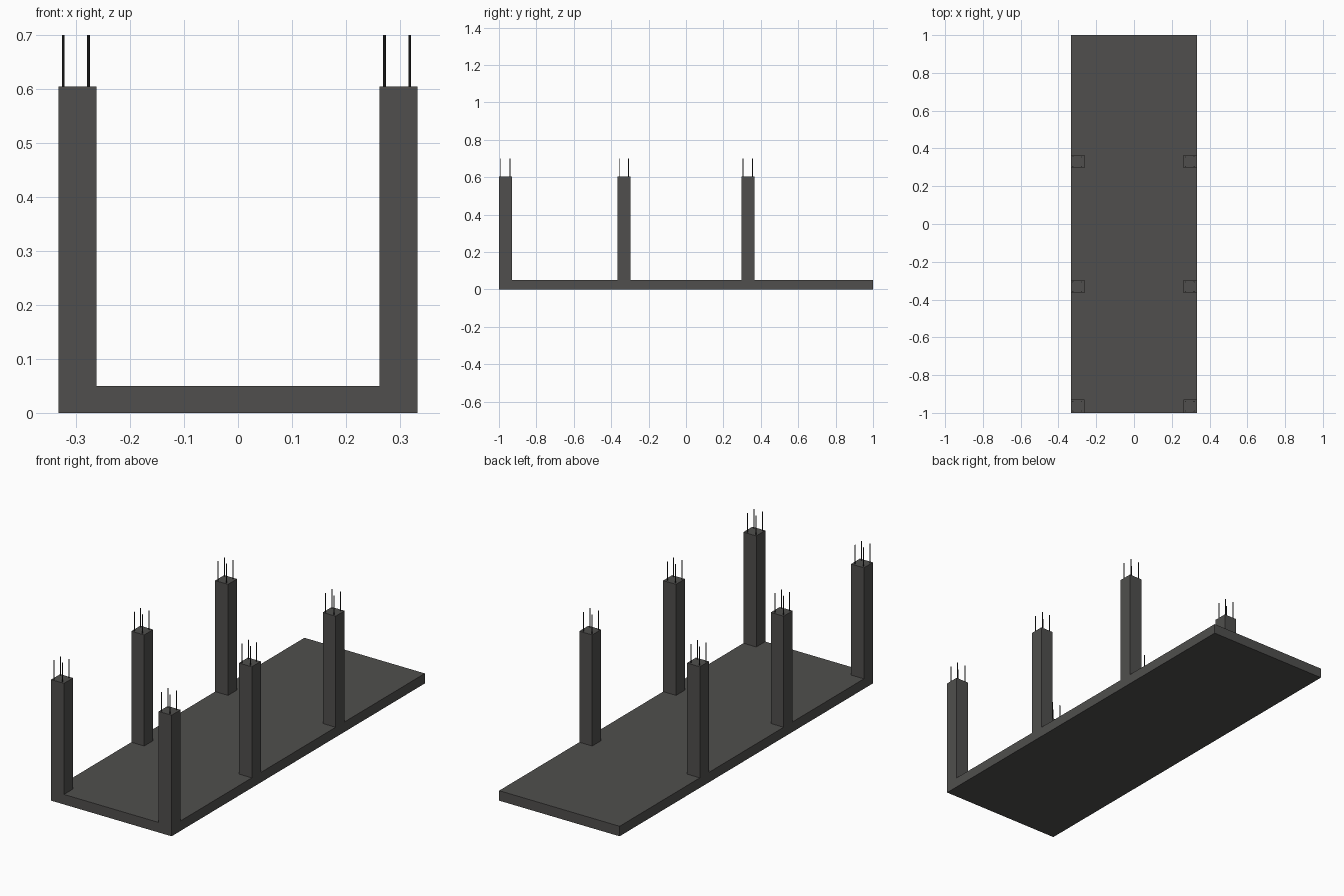
import bpy

if "Cube" in bpy.data.objects:
    bpy.data.objects.remove(bpy.data.objects["Cube"])

W, L, SLAB = 0.333, 1.0, 0.05      # half width, half length, slab thickness
COL, COL_TOP, BAR_TOP = 0.071, 0.605, 0.70

concrete = bpy.data.materials.new("dark_concrete")
concrete.diffuse_color = (0.08, 0.078, 0.075, 1)
concrete.use_nodes = True
concrete.node_tree.nodes["Principled BSDF"].inputs["Base Color"].default_value = concrete.diffuse_color
steel = bpy.data.materials.new("dark_steel")
steel.diffuse_color = (0.03, 0.03, 0.03, 1)
steel.use_nodes = True
steel.node_tree.nodes["Principled BSDF"].inputs["Base Color"].default_value = steel.diffuse_color


def box(name, x0, x1, y0, y1, z0, z1):
    bpy.ops.mesh.primitive_cube_add(size=1, location=((x0 + x1) / 2, (y0 + y1) / 2, (z0 + z1) / 2))
    ob = bpy.context.object
    ob.name = name
    ob.scale = (x1 - x0, y1 - y0, z1 - z0)
    bpy.ops.object.transform_apply(location=False, rotation=False, scale=True)
    ob.data.materials.append(concrete)


def bar(name, x, y):
    z0 = COL_TOP - 0.03
    bpy.ops.mesh.primitive_cylinder_add(vertices=8, radius=0.0024, depth=BAR_TOP - z0,
                                        location=(x, y, (BAR_TOP + z0) / 2))
    ob = bpy.context.object
    ob.name = name
    ob.data.materials.append(steel)
    bpy.ops.object.shade_smooth_by_angle()


# Floor slab
box("floor_slab", -W, W, -L, L, 0, SLAB)

# Columns with four reinforcing bars each; the back end has none
for row, yc in (("front", -L + COL / 2), ("middle", -0.331), ("rear", 0.331)):
    for side, xc in (("left", -W + COL / 2), ("right", W - COL / 2)):
        h = COL / 2
        box(f"{row}_{side}_column", xc - h, xc + h, yc - h, yc + h, SLAB, COL_TOP)
        for dx in (-0.026, 0.0205):
            for dy in (-0.026, 0.0245):
                bar(f"{row}_{side}_rebar", xc + dx, yc + dy)
